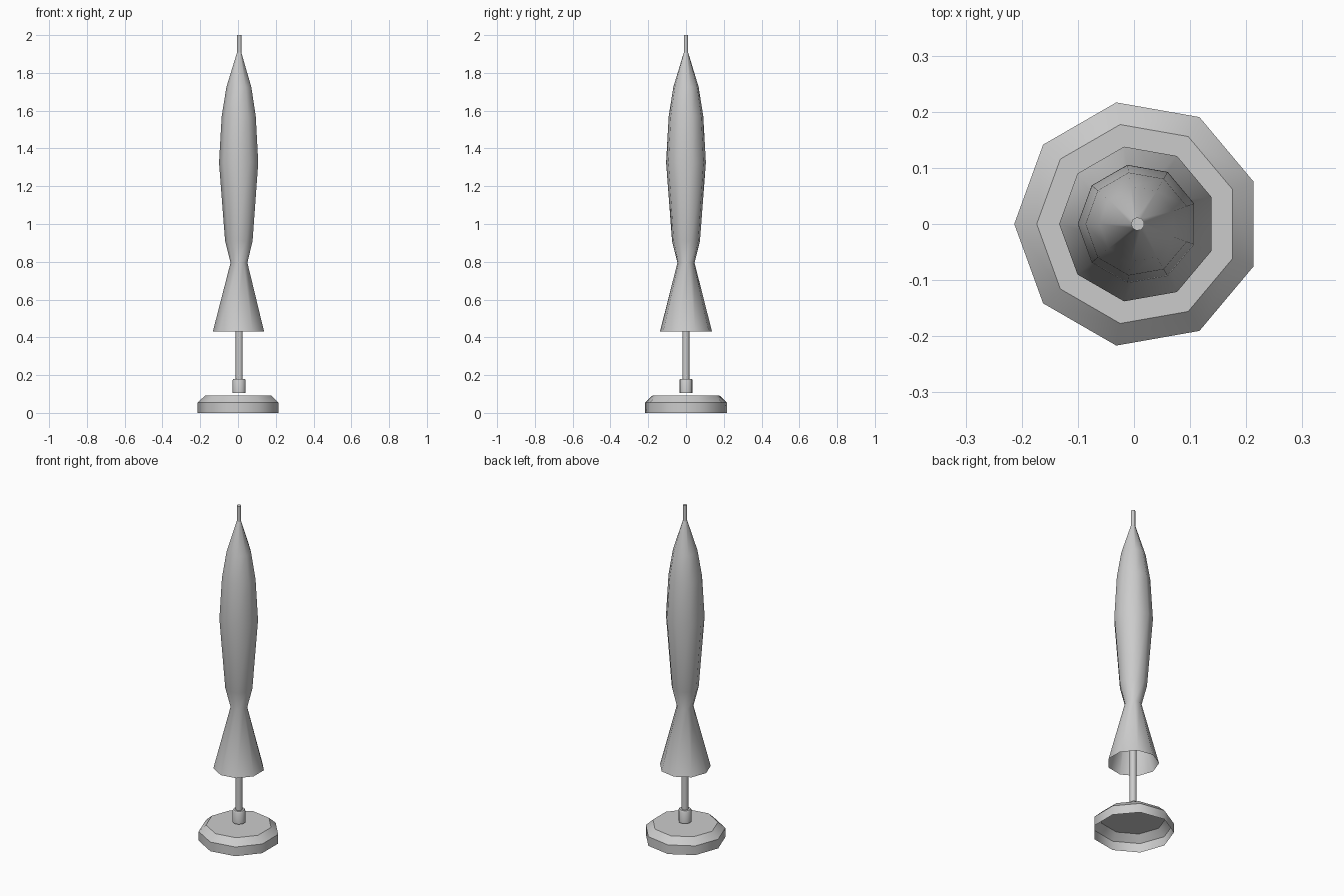
import bpy, bmesh, math

if "Cube" in bpy.data.objects:
    bpy.data.objects.remove(bpy.data.objects["Cube"])

SIDES = 9
CX = 0.0066  # a nine-sided ring has an off-centre bounding box


def lathe(name, profile, cap_top=False):
    """Turn (radius, z) points, listed bottom to top, around the pole axis."""
    bm = bmesh.new()
    rings = []
    for r, z in profile:
        ring = []
        for i in range(SIDES):
            a = math.pi + i * math.tau / SIDES
            ring.append(bm.verts.new((CX + r * math.cos(a), r * math.sin(a), z)))
        rings.append(ring)
    for lo, hi in zip(rings, rings[1:]):
        for i in range(SIDES):
            j = (i + 1) % SIDES
            bm.faces.new((lo[i], lo[j], hi[j], hi[i]))
    if cap_top:
        bm.faces.new(rings[-1])
    mesh = bpy.data.meshes.new(name)
    bm.to_mesh(mesh)
    bm.free()
    obj = bpy.data.objects.new(name, mesh)
    bpy.context.collection.objects.link(obj)
    bpy.ops.object.select_all(action='DESELECT')
    obj.select_set(True)
    bpy.context.view_layer.objects.active = obj
    bpy.ops.object.shade_smooth_by_angle(angle=math.radians(42))
    return obj


# Weighted foot, open underneath
lathe("base", [(0.22, 0), (0.22, 0.055), (0.18, 0.092)], cap_top=True)

# Socket that holds the pole
lathe("collar", [(0.036, 0.105), (0.036, 0.172), (0.031, 0.18)], cap_top=True)

# Lower pole running up into the folded canopy
lathe("pole", [(0.019, 0.105), (0.019, 1.85)])

# Folded canopy, gathered at the waist and open at the hem
lathe("canopy", [(0.14, 0.43), (0.046, 0.795), (0.075, 0.91), (0.107, 1.325),
                 (0.093, 1.57), (0.068, 1.725), (0.011, 1.91)])

# Thin finial above the canopy
lathe("finial", [(0.012, 1.88), (0.012, 2.0)], cap_top=True)
